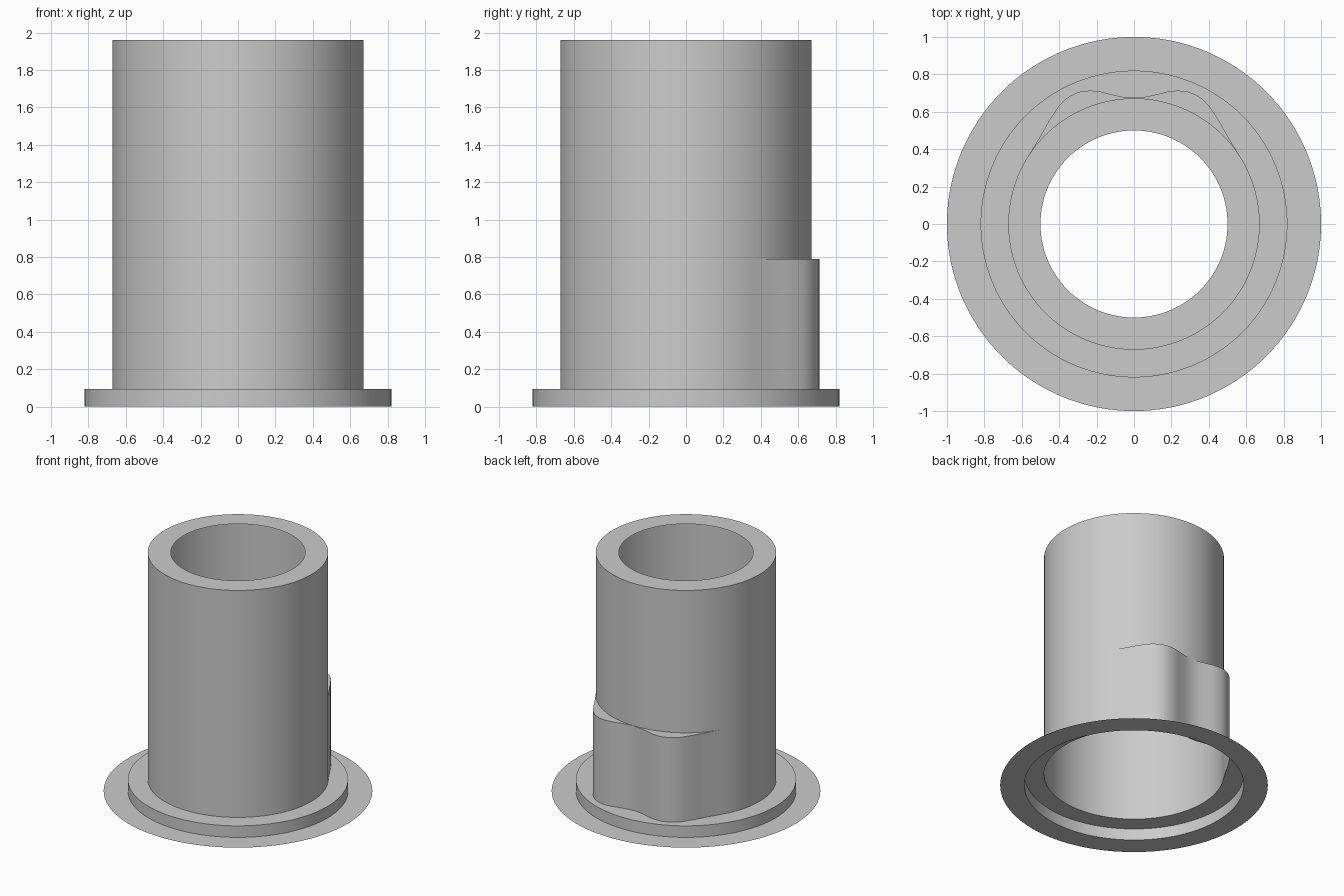
import bpy, bmesh
from math import sin, cos, pi, atan2, hypot

SEGMENTS = 180
TUBE, BORE, STEP, FLANGE = 0.672, 0.5, 0.82, 1.0
STEP_Z, BULGE_Z, TOP_Z = 0.095, 0.79, 1.96

# Remove the default cube
cube = bpy.data.objects.get("Cube")
if cube:
    bpy.data.objects.remove(cube, do_unlink=True)

# One plain grey
grey = bpy.data.materials.new("plain_grey")
grey.use_nodes = True
grey.diffuse_color = (0.6, 0.6, 0.6, 1)
grey.node_tree.nodes["Principled BSDF"].inputs["Base Color"].default_value = (0.6, 0.6, 0.6, 1)

# Half outline of the twin-lobed bulge at the back, from the centre outwards
OUTLINE = [(0, 0.675), (0.06, 0.68), (0.13, 0.695), (0.2, 0.711), (0.28, 0.709),
           (0.34, 0.685), (0.39, 0.645), (0.43, 0.59), (0.5, 0.471), (0.57, 0.356)]
POLAR = [(atan2(x, y), hypot(x, y)) for x, y in OUTLINE]


def slope(i):
    """Tangent of the bulge radius at an outline point."""
    if i == 0 or i == len(POLAR) - 1:
        return 0
    (a, r), (b, s) = POLAR[i - 1], POLAR[i + 1]
    return (s - r) / (b - a)


def bulge(angle):
    """Radius of the bulged outline; angle is measured from the back."""
    angle = abs(angle)
    for i in range(len(POLAR) - 1):
        (a, r), (b, s) = POLAR[i], POLAR[i + 1]
        if angle <= b:
            w = b - a
            t = (angle - a) / w
            value = ((1 + 2 * t) * (1 - t) ** 2 * r + t * (1 - t) ** 2 * w * slope(i)
                     + t * t * (3 - 2 * t) * s + t * t * (t - 1) * w * slope(i + 1))
            return max(TUBE, value)
    return TUBE


def sheet(name, rings):
    """Skin a thin sheet through rings given as (radius or outline, height)."""
    bm = bmesh.new()
    loops = []
    for radius, z in rings:
        loop = []
        for i in range(SEGMENTS):
            angle = 2 * pi * i / SEGMENTS - pi
            r = radius(angle) if callable(radius) else radius
            loop.append(bm.verts.new((r * sin(angle), r * cos(angle), z)))
        loops.append(loop)
    for low, high in zip(loops, loops[1:]):
        for i in range(SEGMENTS):
            j = (i + 1) % SEGMENTS
            bm.faces.new((low[j], low[i], high[i], high[j]))
    bmesh.ops.remove_doubles(bm, verts=bm.verts, dist=0.0001)
    mesh = bpy.data.meshes.new(name)
    bm.to_mesh(mesh)
    bm.free()
    mesh.materials.append(grey)
    obj = bpy.data.objects.new(name, mesh)
    bpy.context.collection.objects.link(obj)
    bpy.ops.object.select_all(action='DESELECT')
    obj.select_set(True)
    bpy.context.view_layer.objects.active = obj
    bpy.ops.object.shade_smooth_by_angle(angle=0.6)
    return obj


# Flat rim with a raised step, open in the middle
sheet("base_flange", [(FLANGE, 0), (STEP, 0), (STEP, STEP_Z), (bulge, STEP_Z)])

# Hollow tube: bulged foot, shelf, straight wall and inward lip at the top
sheet("tube_body", [(bulge, STEP_Z), (bulge, BULGE_Z), (TUBE, BULGE_Z),
                    (TUBE, TOP_Z), (BORE, TOP_Z)])
